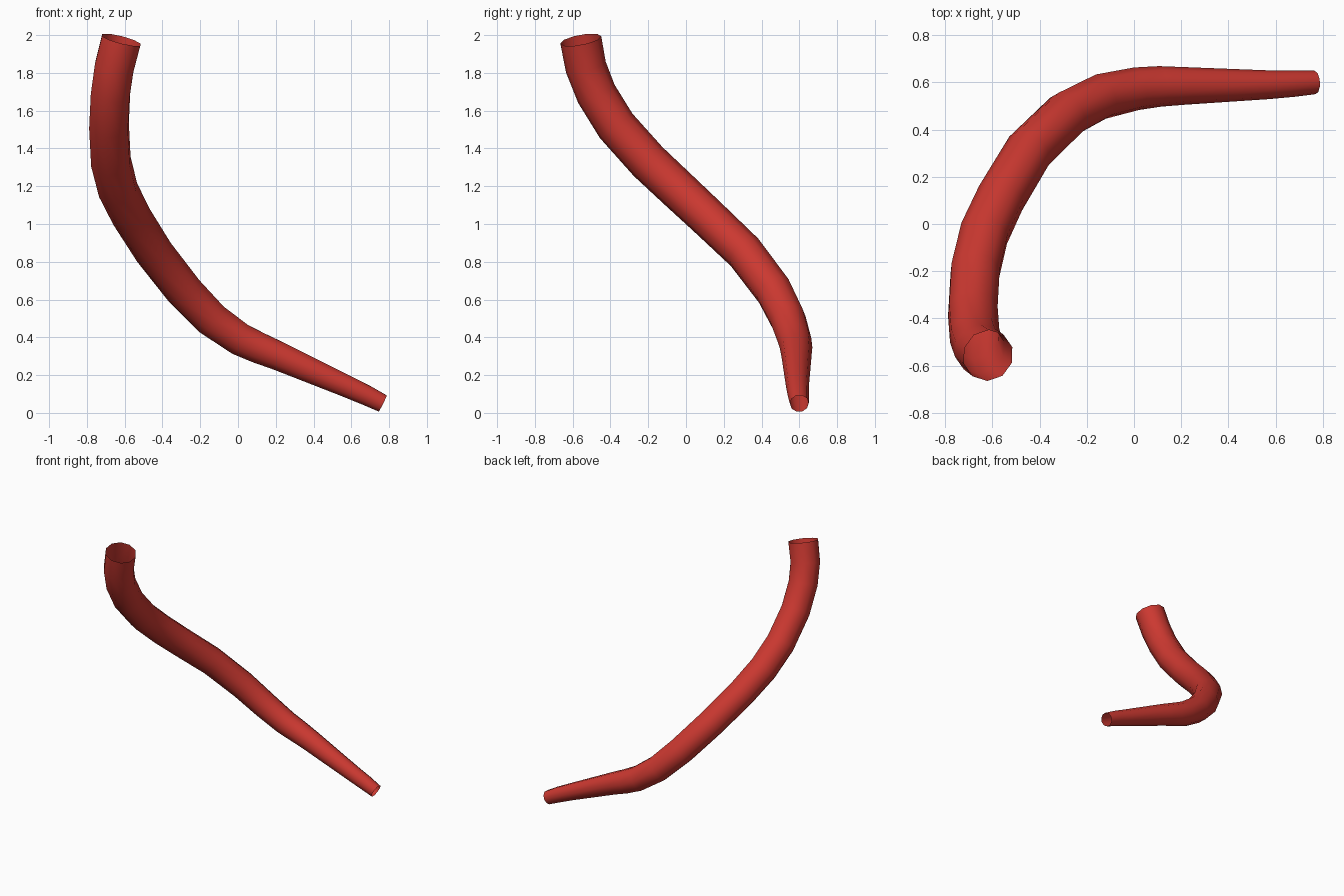
import bpy
import math

cube = bpy.data.objects.get("Cube")
if cube:
    bpy.data.objects.remove(cube, do_unlink=True)

# Red material
red = bpy.data.materials.new("red")
red.use_nodes = True
color = (0.6, 0.04, 0.03, 1.0)
red.diffuse_color = color
red.node_tree.nodes["Principled BSDF"].inputs["Base Color"].default_value = color

# Centre line of the tube: x, y, z, radius
path = [
    (-0.618, -0.557, 1.975, 0.110),
    (-0.655, -0.53, 1.83, 0.109),
    (-0.675, -0.475, 1.69, 0.108),
    (-0.683, -0.37, 1.52, 0.108),
    (-0.673, -0.20, 1.33, 0.108),
    (-0.635, -0.04, 1.18, 0.107),
    (-0.565, 0.11, 1.04, 0.105),
    (-0.445, 0.31, 0.85, 0.103),
    (-0.285, 0.465, 0.645, 0.101),
    (-0.14, 0.54, 0.495, 0.097),
    (0.01, 0.573, 0.39, 0.091),
    (0.11, 0.583, 0.344, 0.086),
    (0.21, 0.585, 0.303, 0.080),
    (0.57, 0.590, 0.143, 0.061),
    (0.68, 0.595, 0.093, 0.056),
    (0.766, 0.600, 0.050, 0.050),
]

# Tapered tube with open ends, ten sides around
curve = bpy.data.curves.new("bent_tube", "CURVE")
curve.dimensions = "3D"
curve.bevel_depth = 1.0
curve.bevel_resolution = 3
curve.use_fill_caps = False
spline = curve.splines.new("POLY")
spline.points.add(len(path) - 1)
for point, (x, y, z, r) in zip(spline.points, path):
    point.co = (x, y, z, 1.0)
    point.radius = r
curve.materials.append(red)

tube = bpy.data.objects.new("bent_tube", curve)
bpy.context.collection.objects.link(tube)
bpy.ops.object.select_all(action="DESELECT")
tube.select_set(True)
bpy.context.view_layer.objects.active = tube
bpy.ops.object.convert(target="MESH")
bpy.ops.object.shade_smooth_by_angle(angle=math.radians(60))
